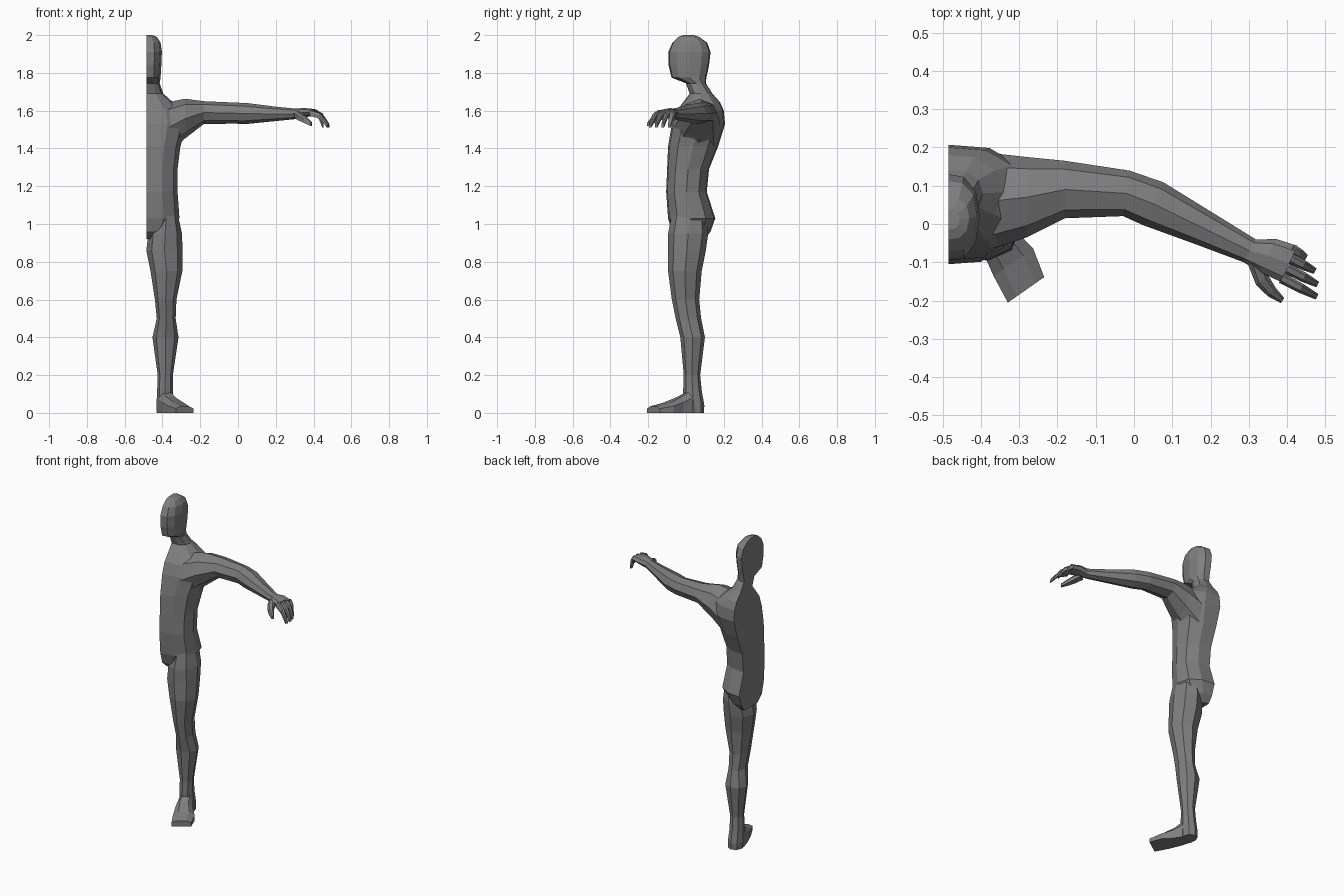
import bpy, bmesh, math
from mathutils import Vector

skin = bpy.data.materials.new("grey_skin")
skin.diffuse_color = (0.21, 0.21, 0.21, 1)
CUT = -0.485  # plane where the half figure is sliced

OCT = [(math.cos(i * math.pi / 4), math.sin(i * math.pi / 4)) for i in range(8)]
BOX = [(1, -1), (1, 0.3), (0.5, 1), (-0.5, 1), (-1, 0.3), (-1, -1)]
HALF = [(0, 0), (0.52, 0.03), (0.87, 0.2), (1, 0.5), (0.88, 0.8), (0.5, 0.97), (0, 1)]


def loft(name, rings, cap_start=True, cap_end=True):
    """Skin a list of equal rings into a flat shaded object."""
    bm = bmesh.new()
    rows = [[bm.verts.new(p) for p in r] for r in rings]
    n = len(rows[0])
    for a, b in zip(rows, rows[1:]):
        for i in range(n):
            j = (i + 1) % n
            bm.faces.new((a[i], a[j], b[j], b[i]))
    if cap_start:
        bm.faces.new(rows[0])
    if cap_end:
        bm.faces.new(rows[-1])
    bmesh.ops.recalc_face_normals(bm, faces=bm.faces)
    me = bpy.data.meshes.new(name)
    bm.to_mesh(me)
    bm.free()
    me.materials.append(skin)
    ob = bpy.data.objects.new(name, me)
    bpy.context.collection.objects.link(ob)
    return ob


def half_ring(z, front, back, outer):
    """D-shaped ring lying against the cut plane."""
    return [(CUT + u * (outer - CUT), front + v * (back - front), z) for u, v in HALF]


def flat_ring(z, x0, x1, y0, y1):
    """Horizontal eight-sided ring inside a box."""
    cx, cy, rx, ry = (x0 + x1) / 2, (y0 + y1) / 2, (x1 - x0) / 2, (y1 - y0) / 2
    return [(cx + rx * u, cy + ry * v, z) for u, v in OCT]


def upright_ring(x, y, z, half_w, half_h, yaw, shape):
    """Vertical ring facing along a yaw angle in degrees."""
    a = math.radians(yaw)
    side = Vector((-math.sin(a), math.cos(a), 0))
    return [Vector((x, y, z)) + side * half_w * u + Vector((0, 0, half_h * v))
            for u, v in shape]


# Torso: crotch to neck (height, front, back, outer side)
torso = [(0.92, -0.03, 0.10, -0.43), (0.96, -0.075, 0.13, -0.36),
         (1.03, -0.095, 0.155, -0.31), (1.17, -0.105, 0.11, -0.32),
         (1.29, -0.10, 0.122, -0.32), (1.41, -0.095, 0.17, -0.305),
         (1.53, -0.075, 0.207, -0.27), (1.60, -0.05, 0.2, -0.29),
         (1.645, -0.015, 0.18, -0.345), (1.69, 0.02, 0.14, -0.395),
         (1.745, 0.0, 0.105, -0.415)]
loft("torso", [half_ring(*r) for r in torso], cap_end=False)

# Head: jaw to crown
head = [(1.745, 0.0, 0.105, -0.415), (1.775, -0.077, 0.108, -0.41),
        (1.84, -0.092, 0.122, -0.406), (1.91, -0.094, 0.13, -0.403),
        (1.96, -0.072, 0.112, -0.41), (1.99, -0.04, 0.07, -0.43),
        (2.0, -0.015, 0.04, -0.455)]
loft("head", [half_ring(*r) for r in head], cap_start=False)

# Leg: hip to heel (height, inner, outer, front, back)
leg = [(1.05, -0.44, -0.318, -0.075, 0.11), (0.95, -0.475, -0.297, -0.095, 0.118),
       (0.86, CUT, -0.293, -0.095, 0.105), (0.75, -0.463, -0.295, -0.095, 0.083),
       (0.60, -0.440, -0.326, -0.075, 0.07), (0.50, -0.430, -0.33, -0.055, 0.08),
       (0.40, -0.453, -0.315, -0.03, 0.10), (0.20, -0.425, -0.345, -0.012, 0.075),
       (0.12, -0.428, -0.345, -0.015, 0.083), (0.04, -0.432, -0.34, -0.015, 0.097),
       (0.0, -0.43, -0.34, -0.01, 0.095)]
loft("leg", [flat_ring(*r) for r in leg], cap_start=False)

# Foot: ankle to toes (x, y, half width, height, yaw)
foot = [(-0.385, 0.03, 0.042, 0.125, -80), (-0.357, -0.035, 0.05, 0.085, -65),
        (-0.315, -0.10, 0.063, 0.055, -55), (-0.282, -0.172, 0.058, 0.035, -55)]
loft("foot", [upright_ring(x, y, h / 2, w, h / 2, a, BOX) for x, y, w, h, a in foot],
     cap_start=False)

# Arm: shoulder to wrist (x, y, z, half width, half height, yaw)
arm = [(-0.37, 0.06, 1.51, 0.125, 0.135, 0), (-0.28, 0.07, 1.558, 0.105, 0.105, 0),
       (-0.18, 0.09, 1.59, 0.075, 0.06, 0), (-0.02, 0.08, 1.587, 0.06, 0.056, -8),
       (0.05, 0.053, 1.585, 0.062, 0.055, -26), (0.2, -0.02, 1.583, 0.045, 0.038, -30),
       (0.302, -0.07, 1.583, 0.034, 0.028, -30)]
loft("arm", [upright_ring(*r, OCT) for r in arm], cap_start=False, cap_end=False)

# Palm
palm = [(0.302, -0.07, 1.583, 0.034, 0.028, -30), (0.35, -0.082, 1.59, 0.048, 0.024, -27),
        (0.405, -0.104, 1.59, 0.052, 0.019, -25)]
loft("palm", [upright_ring(*r, OCT) for r in palm], cap_start=False)

# Fingers: knuckle, joint and tip, from little finger to index finger
fingers = [((0.412, -0.066), (0.45, -0.088)), ((0.41, -0.091), (0.473, -0.123)),
           ((0.40, -0.117), (0.48, -0.158)), ((0.385, -0.141), (0.478, -0.19))]
for i, (a, b) in enumerate(fingers):
    path = [(0, 1.588, 0.014, 0.015), (0.55, 1.572, 0.013, 0.014), (1, 1.522, 0.008, 0.011)]
    loft(f"finger_{i + 1}",
         [upright_ring(a[0] + t * (b[0] - a[0]), a[1] + t * (b[1] - a[1]), z, w, h, -27, BOX)
          for t, z, w, h in path], cap_start=False)

# Thumb
thumb = [(0.318, -0.098, 1.58, 0.022, 0.02, -60), (0.335, -0.147, 1.567, 0.02, 0.018, -55),
         (0.36, -0.178, 1.55, 0.015, 0.015, -45), (0.388, -0.2, 1.53, 0.008, 0.01, -35)]
loft("thumb", [upright_ring(*r, BOX) for r in thumb], cap_start=False)
